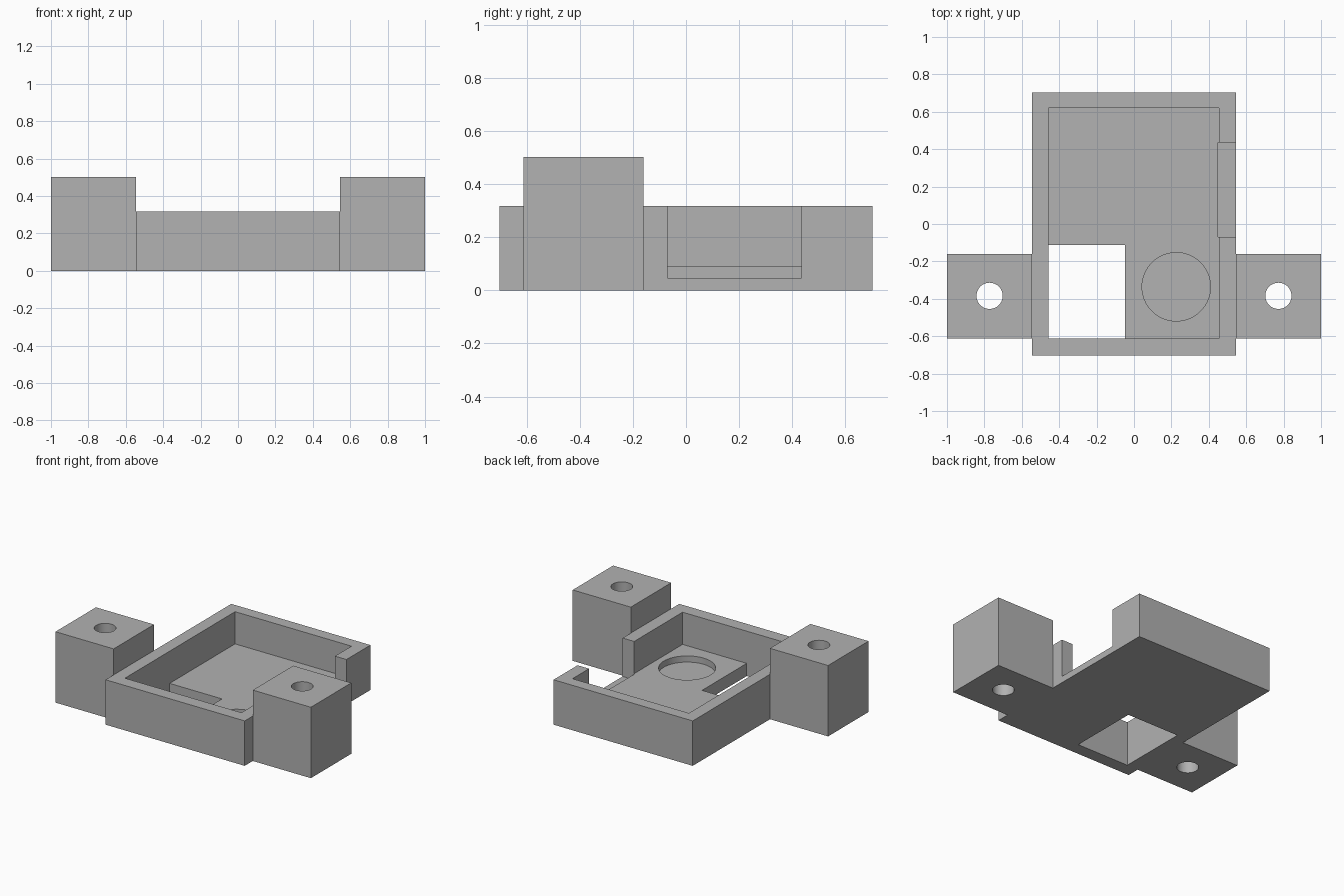
import bpy

default = bpy.data.objects.get("Cube")
if default:
    bpy.data.objects.remove(default, do_unlink=True)

grey = bpy.data.materials.new("plain grey")
grey.use_nodes = True
colour = (0.445, 0.445, 0.445, 1)
grey.diffuse_color = colour
grey.node_tree.nodes["Principled BSDF"].inputs["Base Color"].default_value = colour


def box(name, x, y, z):
    """Box spanning the given (low, high) range on each axis."""
    bpy.ops.mesh.primitive_cube_add(size=1, location=[sum(r) / 2 for r in (x, y, z)])
    ob = bpy.context.object
    ob.name = name
    ob.scale = [r[1] - r[0] for r in (x, y, z)]
    bpy.ops.object.transform_apply(location=True, rotation=False, scale=True)
    ob.data.materials.append(grey)
    return ob


def cylinder(name, x, y, radius, z):
    bpy.ops.mesh.primitive_cylinder_add(vertices=64, radius=radius, depth=z[1] - z[0],
                                        location=(x, y, sum(z) / 2))
    ob = bpy.context.object
    ob.name = name
    ob.data.materials.append(grey)
    return ob


def cut(target, cutter):
    """Subtract the cutter from the target and discard it."""
    mod = target.modifiers.new("cut", 'BOOLEAN')
    mod.operation = 'DIFFERENCE'
    mod.solver = 'EXACT'
    mod.object = cutter
    cutter.hide_render = True
    bpy.ops.object.select_all(action='DESELECT')
    bpy.context.view_layer.objects.active = target
    target.select_set(True)
    bpy.ops.object.modifier_apply(modifier=mod.name)
    bpy.data.objects.remove(cutter, do_unlink=True)


def smooth(ob):
    bpy.ops.object.select_all(action='DESELECT')
    bpy.context.view_layer.objects.active = ob
    ob.select_set(True)
    bpy.ops.object.shade_smooth_by_angle(angle=0.5)


wall_top, floor, step = 0.318, 0.09, 0.046

# Open tray with walls and floor
tray = box("tray", (-0.545, 0.545), (-0.703, 0.703), (0, wall_top))
cut(tray, box("cavity_cutter", (-0.457, 0.455), (-0.612, 0.62), (floor, 1)))
# Square window through the floor
cut(tray, box("window_cutter", (-0.457, -0.047), (-0.612, -0.112), (-1, 0.2)))
# Cable notch in the left wall, cut a little below the floor
cut(tray, box("notch_cutter", (0.45, 0.7), (-0.07, 0.435), (step, 1)))
# Shallow round recess in the floor
cut(tray, cylinder("recess_cutter", 0.226, -0.336, 0.183, (step, 0.2)))
smooth(tray)

# Mounting blocks with vertical screw holes
for side, sign in (("left", 1), ("right", -1)):
    xs = sorted((sign * 0.545, sign))
    block = box(side + "_mounting_block", xs, (-0.613, -0.161), (0, 0.502))
    cut(block, cylinder("screw_hole_cutter", sign * 0.772, -0.384, 0.07, (-1, 1)))
    smooth(block)
